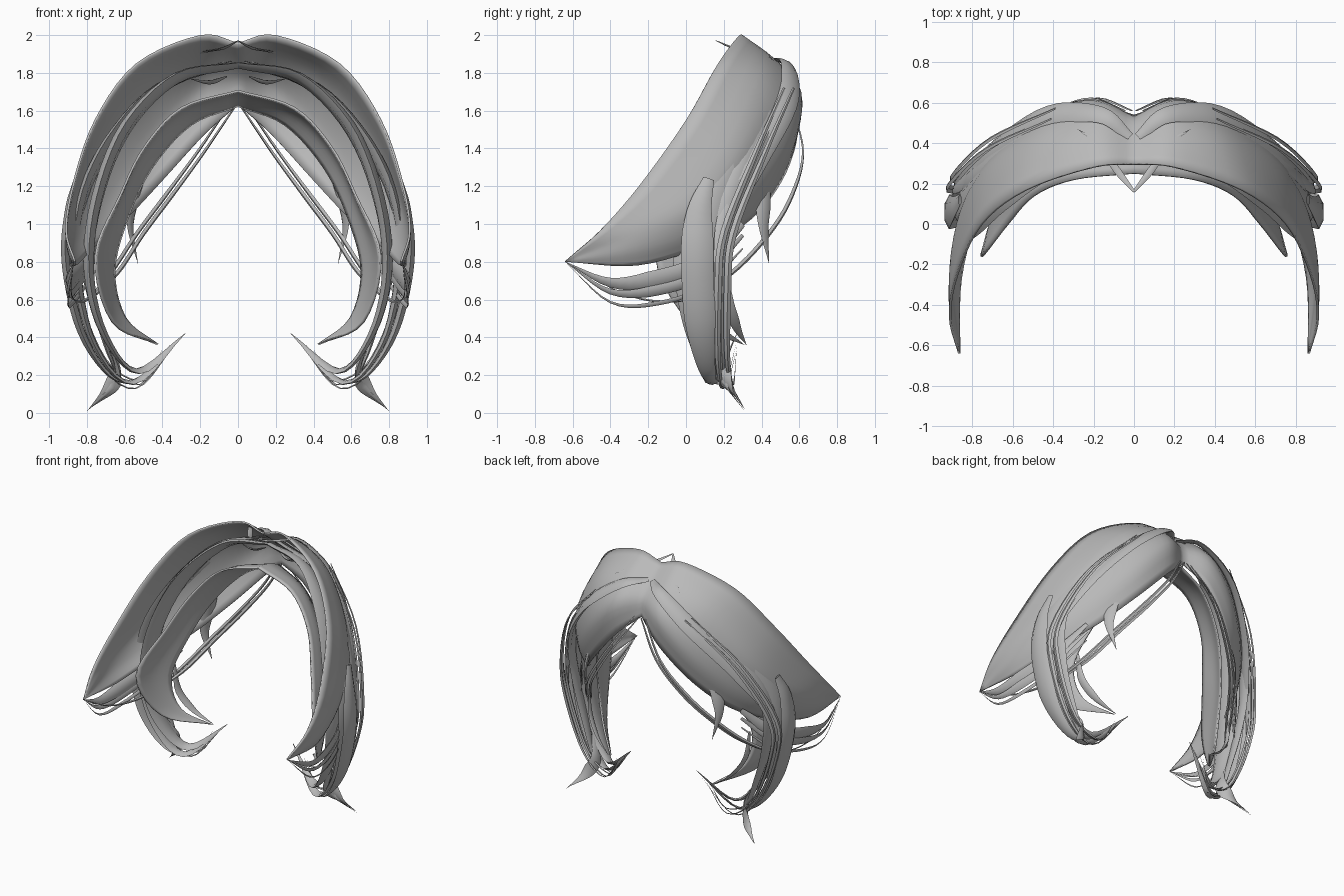
import bpy, bmesh, math
from mathutils import Vector

cube = bpy.data.objects.get("Cube")
if cube:
    bpy.data.objects.remove(cube)

hair = bpy.data.materials.new("hair grey")
hair.use_nodes = True
COLOR = (0.49, 0.49, 0.49, 1)
hair.diffuse_color = COLOR
hair.node_tree.nodes["Principled BSDF"].inputs["Base Color"].default_value = COLOR
CENTRE = Vector((0, 0.05, 1.0))


def smooth_path(pts, steps):
    """Catmull-Rom curve through the points."""
    pts = [Vector(p) for p in pts]
    ext = [2 * pts[0] - pts[1]] + pts + [2 * pts[-1] - pts[-2]]
    out = []
    for i in range(1, len(ext) - 2):
        a, b, c, d = ext[i - 1:i + 3]
        for k in range(steps):
            t = k / steps
            out.append(0.5 * (2 * b + (c - a) * t + (2 * a - 5 * b + 4 * c - d) * t * t
                              + (3 * b - a - 3 * c + d) * t ** 3))
    return out + [pts[-1]]


def finish(name, bm, angle=40):
    """Mesh, material, mirror to the other side, smooth shading."""
    bmesh.ops.remove_doubles(bm, verts=bm.verts, dist=0.0005)
    bmesh.ops.recalc_face_normals(bm, faces=bm.faces)
    me = bpy.data.meshes.new(name)
    bm.to_mesh(me)
    bm.free()
    me.materials.append(hair)
    ob = bpy.data.objects.new(name, me)
    bpy.context.scene.collection.objects.link(ob)
    mirror = ob.modifiers.new("mirror", 'MIRROR')
    mirror.use_clip = True
    bpy.ops.object.select_all(action='DESELECT')
    ob.select_set(True)
    bpy.context.view_layer.objects.active = ob
    bpy.ops.object.shade_smooth_by_angle(angle=math.radians(angle))
    return ob


def bridge(bm, rings, closed):
    rows = [[bm.verts.new(p) for p in r] for r in rings]
    n = len(rows[0])
    for a, b in zip(rows, rows[1:]):
        for j in range(n if closed else n - 1):
            k = (j + 1) % n
            bm.faces.new((a[j], a[k], b[k], b[j]))


def sheet(name, *edges):
    """Thin surface lofted across several long curves."""
    curves = [smooth_path(e, 5) for e in edges]
    bm = bmesh.new()
    bridge(bm, [smooth_path(col, 4) for col in zip(*curves)], False)
    shell = finish(name, bm, 50).modifiers.new("thickness", 'SOLIDIFY')
    shell.thickness = 0.012


def lock(name, path, width, thick=0.3, sides=6):
    """Tapered lens-shaped lock lying flat against the head."""
    n = len(path) - 1
    pts = smooth_path(path, 5)
    rings = []
    for i, p in enumerate(pts):
        tan = (pts[min(i + 1, len(pts) - 1)] - pts[max(i - 1, 0)]).normalized()
        side = tan.cross(p - CENTRE).normalized()
        out = side.cross(tan).normalized()
        t = i / (5 * n)
        w = 0.5 * width * max(0.02, min(1, 0.35 + 2.2 * t, 2.2 * (1 - t)))
        rings.append([p + side * w * math.cos(a) + out * w * thick * math.sin(a)
                      for a in (2 * math.pi * k / sides for k in range(sides))])
    bm = bmesh.new()
    bridge(bm, rings, True)
    finish(name, bm)


# Swept cap: rim, crown, bulge and hem curves all meet at one forward tip
TIP = (0.87, -0.64, 0.8)
sheet("swept_cap",
      [(0, .3, 1.96), (.2, .285, 2), (.54, .17, 1.85), (.76, 0, 1.55), (.88, -.25, 1.2), (.915, -.46, .96), TIP],
      [(0, .43, 1.86), (.2, .47, 1.87), (.47, .43, 1.74), (.72, .29, 1.43), (.86, .06, 1.14), (.915, -.28, .95), TIP],
      [(0, .52, 1.76), (.2, .61, 1.7), (.44, .55, 1.47), (.68, .34, 1.18), (.83, .07, .98), (.9, -.27, .86), TIP],
      [(0, .54, 1.63), (.18, .59, 1.47), (.4, .51, 1.23), (.6, .34, 1.02), (.76, .09, .88), (.86, -.26, .78), TIP])

# Wide inner arch under the cap, running down into the inward-curling ends
CURL = (.43, .31, .36)
sheet("inner_arch",
      [(0, .25, 1.71), (.3, .22, 1.62), (.5, .14, 1.41), (.63, 0, 1.15), (.76, -.16, .83), (.67, .02, .48), CURL],
      [(0, .38, 1.69), (.29, .35, 1.59), (.5, .26, 1.37), (.64, .13, 1.08), (.72, -.01, .79), (.64, .09, .49), CURL],
      [(0, .51, 1.63), (.25, .46, 1.53), (.46, .37, 1.3), (.59, .25, 1.03), (.66, .13, .75), (.6, .16, .5), CURL])

# Inner crown layer and the broad side locks
lock("inner_crown_lock", [(0, .38, 1.84), (.33, .34, 1.77), (.6, .2, 1.5), (.75, .07, 1.12),
                          (.79, .04, .75), (.71, .07, .42), (.53, .16, .22), (.28, .27, .42)], .22)
lock("side_lock_inner", [(.03, .43, 1.85), (.42, .4, 1.72), (.69, .25, 1.42), (.84, .1, 1.08),
                         (.85, .08, .72), (.76, .1, .36), (.56, .15, .16), (.28, .27, .42)], .18)
lock("side_lock_outer", [(.86, .12, 1.24), (.9, .07, 1.06), (.91, .06, .78), (.83, .08, .43),
                         (.68, .12, .2), (.52, .17, .15)], .17)
lock("side_lock_back", [(.05, .46, 1.86), (.42, .46, 1.7), (.68, .32, 1.4), (.83, .2, 1.05),
                        (.8, .16, .7), (.7, .17, .36), (.65, .2, .17), (.8, .31, .01)], .12)

# Parted lobe rolled over the cap
lock("parting_lobe", [(.02, .43, 1.87), (.17, .54, 1.84), (.44, .53, 1.64), (.69, .37, 1.34),
                      (.83, .22, 1.06), (.89, .17, .85), (.88, .16, .6)], .13)

# Strands gathered toward the forward tip
for i, (drop, w) in enumerate([(0, .1), (.06, .06), (.13, .025)]):
    lock(f"forward_strand_{i + 1}", [(.68, .3, 1.0 - drop), (.81, .1, .8 - drop), (.88, -.15, .71 - drop),
                                     (.9, -.4, .69 - drop * .8), TIP], w)

# Thin strands falling diagonally behind the parting
for i, dx in enumerate((0, .035)):
    lock(f"diagonal_strand_{i + 1}", [(.01 + dx, .56, 1.63), (.18 + dx, .62, 1.38), (.35 + dx, .56, 1.15),
                                      (.5 + dx, .44, .95), (.64 + dx, .24, .74), (.8, 0, .6),
                                      (.88, -.3, .62), TIP], .028, .6, 4)

# Long loose strands curling under at the bottom
for i, (x, y) in enumerate([(.91, .17), (.89, .22), (.87, .19)]):
    lock(f"loose_strand_{i + 1}", [(x - .5, y + .35, 1.72), (x - .18, y + .2, 1.38), (x, y + .03, .95),
                                   (x - .02, y, .65), (x - .17, y, .28), (x - .37, y + .03, .13 + .02 * i),
                                   (.32 + .04 * i, .27, .38 - .02 * i)], .04, .4, 4)

# Short stray wisps
lock("crown_wisp", [(0, .16, 1.97), (.08, .26, 1.93), (.18, .4, 1.91), (.28, .47, 1.86)], .035)
lock("back_wisp", [(.45, .4, 1.42), (.53, .41, 1.2), (.57, .41, 1.0), (.53, .44, .79)], .09)
lock("upper_wisp", [(.06, .42, 1.78), (.15, .4, 1.75), (.26, .4, 1.77)], .05)
lock("low_wisp", [(.68, .2, .8), (.66, .22, .6), (.56, .27, .45), (.43, .32, .36)], .06)
lock("tail_wisp", [(.7, .12, .4), (.64, .18, .24), (.68, .24, .13), (.79, .31, .02)], .1)
